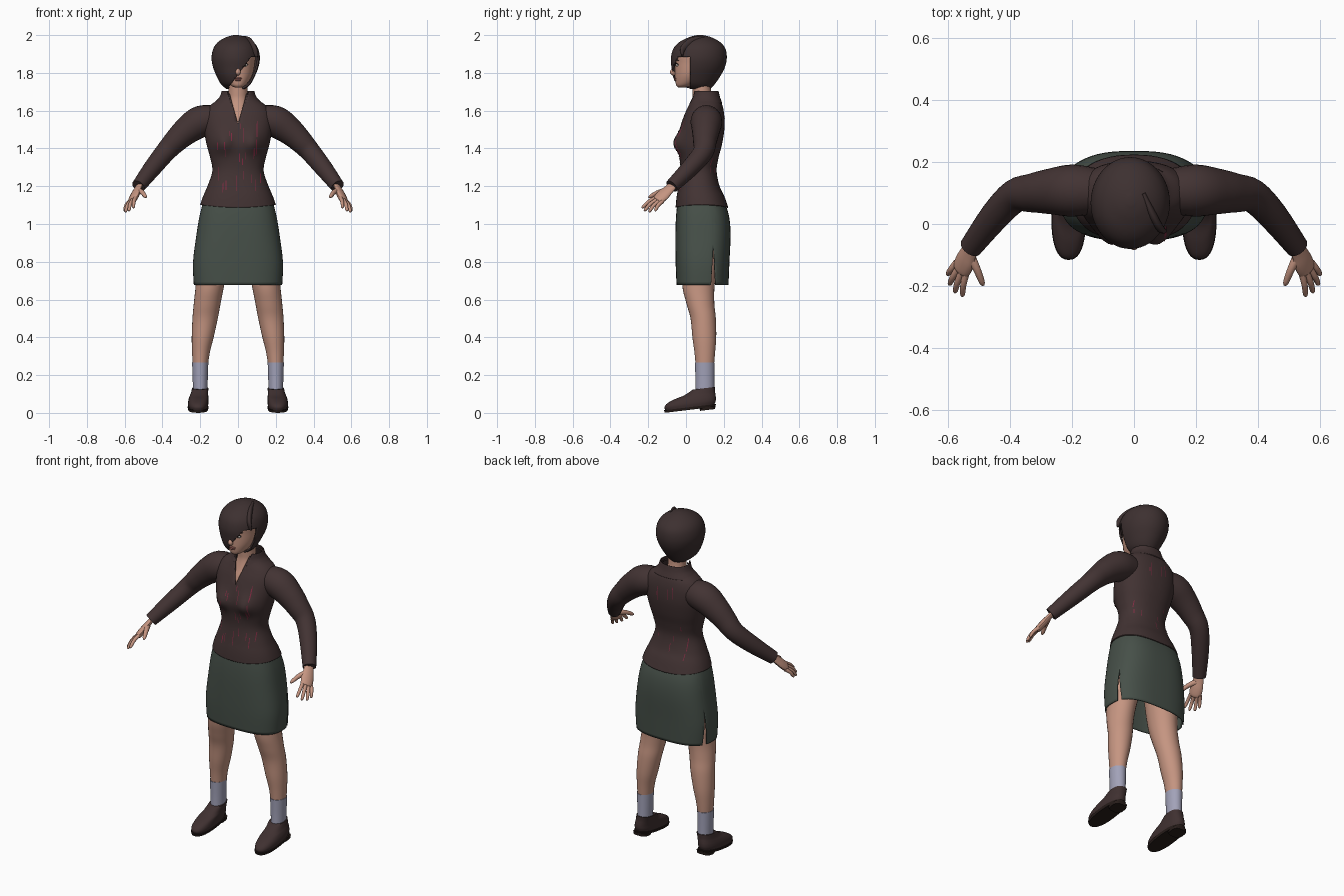
import bpy, bmesh, math, random
from mathutils import Vector, Matrix
from mathutils.bvhtree import BVHTree

cube = bpy.data.objects.get("Cube")
if cube:
    bpy.data.objects.remove(cube, do_unlink=True)
made = []


def material(name, *rgb):
    m = bpy.data.materials.new(name)
    m.use_nodes = True
    m.diffuse_color = (*rgb, 1)
    m.node_tree.nodes["Principled BSDF"].inputs["Base Color"].default_value = (*rgb, 1)
    return m


SKIN = material("skin", .56, .30, .22)
BLOUSE = material("dark brown cloth", .055, .033, .033)
STREAK = material("crimson", .22, .025, .055)
SKIRT = material("grey green cloth", .062, .08, .066)
SOCK = material("pale lilac", .36, .36, .48)
SHOE = material("shoe brown", .05, .03, .03)
HAIR = material("hair brown", .047, .03, .03)
LIP = material("lip", .35, .13, .11)
WHITE = material("eye white", .6, .57, .53)
DARK = material("near black", .02, .012, .01)


def add(name, bm, mat):
    bmesh.ops.recalc_face_normals(bm, faces=bm.faces)
    me = bpy.data.meshes.new(name)
    bm.to_mesh(me)
    bm.free()
    me.materials.append(mat)
    ob = bpy.data.objects.new(name, me)
    bpy.context.collection.objects.link(ob)
    made.append(ob)
    return ob


def dense(rows, n):
    """Smooth interpolation between rows of numbers."""
    rows = [Vector(r) for r in rows]
    ext = [rows[0]] + rows + [rows[-1]]
    out = []
    for a, b, c, d in zip(ext, ext[1:], ext[2:], ext[3:]):
        for i in range(n):
            t = i / n
            out.append(b + (c - a) * (t / 2) + (a * 2 - b * 5 + c * 4 - d) * (t * t / 2)
                       + (b * 3 - a - c * 3 + d) * (t ** 3 / 2))
    return out + [rows[-1]]


def skin_rings(name, rings, mat, caps=(True, True)):
    bm = bmesh.new()
    loops = [[bm.verts.new(p) for p in r] for r in rings]
    k = len(loops[0])
    for a, b in zip(loops, loops[1:]):
        for i in range(k):
            j = (i + 1) % k
            bm.faces.new((a[i], a[j], b[j], b[i]))
    for cap, loop in zip(caps, (loops[0], loops[-1])):
        if cap:
            bm.faces.new(loop)
    return add(name, bm, mat)


def loft(name, rows, mat, s=1, p=2.0, seg=40, n=5, caps=(True, True)):
    """Stack of level rings: height, centre x, half width, front y, back y."""
    rings = []
    for z, cx, rx, yf, yb in dense(rows, n):
        ring = []
        for i in range(seg):
            a = math.tau * i / seg
            c, d = math.cos(a), math.sin(a)
            x = math.copysign(abs(c) ** (2 / p), c) * rx
            y = math.copysign(abs(d) ** (2 / p), d) * (yb - yf) / 2
            ring.append((s * (cx + x), (yf + yb) / 2 + y, z))
        rings.append(ring)
    return skin_rings(name, rings, mat, caps)


def tube(name, rows, mat, s=1, ref=(0, 0, 1), flat=1.0, seg=14, n=4):
    """Round or flattened limb along a path of x, y, z, radius."""
    pts = dense(rows, n)
    rings = []
    for i, q in enumerate(pts):
        t = (pts[min(i + 1, len(pts) - 1)] - pts[max(i - 1, 0)]).to_3d().normalized()
        u = Vector(ref)
        u = (u - t * u.dot(t)).normalized()
        v = t.cross(u) * flat
        ring = []
        for k in range(seg):
            a = math.tau * k / seg
            w = q.to_3d() + (u * math.cos(a) + v * math.sin(a)) * q[3]
            ring.append((s * w.x, w.y, w.z))
        rings.append(ring)
    return skin_rings(name, rings, mat)


def ball(name, loc, size, mat):
    bm = bmesh.new()
    bmesh.ops.create_uvsphere(bm, u_segments=14, v_segments=8, radius=1,
                              matrix=Matrix.LocRotScale(Vector(loc), None, Vector(size)))
    return add(name, bm, mat)


def carve(ob, planes, rule, thick=0):
    """Cut along planes, drop faces whose centre meets the rule, add cloth thickness."""
    bm = bmesh.new()
    bm.from_mesh(ob.data)
    for co, no in planes:
        bmesh.ops.bisect_plane(bm, geom=bm.verts[:] + bm.edges[:] + bm.faces[:],
                               plane_co=co, plane_no=no)
    gone = [f for f in bm.faces if rule(*f.calc_center_median())]
    bmesh.ops.delete(bm, geom=gone, context="FACES")
    bm.to_mesh(ob.data)
    bm.free()
    if thick:
        mod = ob.modifiers.new("thickness", "SOLIDIFY")
        mod.thickness = thick
        mod.offset = -1


# Head, neck and upper chest
loft("head", [(1.722, 0, .014, -.04, -.01), (1.735, 0, .04, -.052, .04), (1.765, 0, .064, -.057, .1),
              (1.80, 0, .08, -.058, .14), (1.85, 0, .089, -.058, .175), (1.90, 0, .093, -.055, .185),
              (1.95, 0, .07, -.015, .15), (1.975, 0, .03, .03, .1)], SKIN)
loft("neck", [(1.48, 0, .09, -.02, .15), (1.56, 0, .085, -.003, .15), (1.61, 0, .07, .018, .15),
              (1.66, 0, .054, .033, .14), (1.70, 0, .05, .034, .132), (1.78, 0, .052, .03, .13)], SKIN)
tube("nose", [(0, -.055, 1.85, .007), (0, -.066, 1.82, .01), (0, -.071, 1.803, .014),
              (0, -.058, 1.792, .008)], SKIN, ref=(1, 0, 0))
ball("upper_lip", (0, -.056, 1.771), (.022, .008, .005), LIP)
ball("lower_lip", (0, -.055, 1.762), (.018, .009, .006), LIP)
for s, side in ((1, "left"), (-1, "right")):
    ball(side + "_eye", (s * .036, -.046, 1.842), (.015, .008, .008), WHITE)
    ball(side + "_iris", (s * .036, -.0525, 1.842), (.006, .003, .007), DARK)
    tube(side + "_eyelid", [(.02, -.054, 1.844, .002), (.036, -.054, 1.852, .003),
                            (.053, -.042, 1.845, .002)], DARK, s)
    tube(side + "_brow", [(.014, -.058, 1.862, .003), (.036, -.053, 1.87, .004),
                          (.058, -.038, 1.864, .002)], HAIR, s)

# Bobbed hair with a slanting fringe that covers one side of the face
hair = loft("hair", [(1.715, -.012, .05, 0, .13), (1.74, -.012, .078, -.047, .152),
                     (1.78, -.012, .1, -.069, .18), (1.83, -.012, .12, -.077, .206),
                     (1.88, -.012, .128, -.08, .216), (1.93, -.012, .118, -.066, .208),
                     (1.965, -.012, .092, -.032, .178), (1.99, -.01, .05, .02, .13),
                     (2.0, -.01, .012, .06, .09)], HAIR, seg=48, caps=(False, True))
carve(hair, [((-.045, 0, 1.73), (1.35, 0, -1)), ((0, .022, 0), (0, 1, 0)), ((0, 0, 1.885), (0, 0, 1))],
      lambda x, y, z: y < .022 and z < 1.885 and z < 1.73 + (x + .045) * 1.35, .01)
tube("hair_parting_lock", [(.03, .1, 1.985, .012), (.06, .03, 1.965, .022), (.085, -.015, 1.925, .02),
                           (.1, -.02, 1.885, .006)], HAIR, flat=.6)

# Fitted blouse with an open neck
blouse = loft("blouse", [(1.105, 0, .2, -.055, .224), (1.14, 0, .188, -.051, .208), (1.2, 0, .162, -.04, .178),
                         (1.28, 0, .136, -.03, .162), (1.35, 0, .147, -.034, .172),
                         (1.42, 0, .166, -.042, .19), (1.5, 0, .18, -.033, .203),
                         (1.57, 0, .18, -.012, .203), (1.62, 0, .155, .01, .195),
                         (1.655, 0, .112, .025, .182), (1.69, 0, .078, .038, .168)],
              BLOUSE, p=2.3, seg=56, caps=(False, False))
for v in blouse.data.vertices:
    if v.co.y < .06:
        for cx in (-.078, .078):
            v.co.y -= .034 * math.exp(-((v.co.x - cx) / .05) ** 2 - ((v.co.z - 1.43) / .055) ** 2)
    if v.co.z < 1.16:  # hem dips at the middle of front and back
        v.co.z -= .018 * math.cos(v.co.x * 7) * (1.16 - v.co.z) / .055
surface = BVHTree.FromPolygons([v.co for v in blouse.data.vertices],
                               [p.vertices for p in blouse.data.polygons])
collar = loft("collar", [(1.64, 0, .128, .018, .192), (1.672, 0, .098, .028, .18),
                         (1.705, 0, .086, .03, .172)], BLOUSE, p=2.2, caps=(False, False))
for ob, k in ((blouse, .28), (collar, .34)):
    carve(ob, [((0, 0, 1.53), (1, 0, s * k)) for s in (1, -1)],
          lambda x, y, z: y < .08 and abs(x) < k * (z - 1.53), .006)

# Thin crimson streaks lying on the cloth
random.seed(4)
bm = bmesh.new()
for i in range(36):
    d = -1 if i < 24 else 1
    x, z = random.uniform(-.12, .12), random.uniform(1.14, 1.54)
    length, last = random.uniform(.025, .085), None
    for j in range(5):
        row = []
        for w in (-.0018, .0018):
            hit = surface.ray_cast(Vector((x + w, d, z + length * j / 4)), Vector((0, -d, 0)))[0]
            if hit:
                row.append(bm.verts.new(hit + Vector((0, d * .002, 0))))
        if last and len(row) == 2:
            bm.faces.new((last[0], last[1], row[1], row[0]))
        last = row if len(row) == 2 else None
add("blouse_streaks", bm, STREAK)

# Skirt with a slit on each side
skirt = loft("skirt", [(.678, 0, .234, -.05, .225), (.8, 0, .238, -.055, .23), (.95, 0, .219, -.056, .236),
                       (1.05, 0, .202, -.052, .226), (1.13, 0, .18, -.043, .198)],
             SKIRT, p=2.7, seg=56, caps=(False, True))
carve(skirt, [((0, .145, .88), (0, 1, s * .06)) for s in (1, -1)],
      lambda x, y, z: abs(x) > .1 and abs(y - .145) < .06 * (.88 - z), .006)

PALM_ACROSS = (-.027, .035, -.015)
FINGERS = {"index": ((-.541, -.155, 1.142), (-.555, -.234, 1.086)),
           "middle": ((-.556, -.153, 1.13), (-.579, -.222, 1.07)),
           "ring": ((-.567, -.142, 1.122), (-.597, -.197, 1.064)),
           "little": ((-.573, -.124, 1.12), (-.603, -.165, 1.07))}

for s, side in ((-1, "left"), (1, "right")):
    # Sleeves and hands
    tube(side + "_sleeve", [(-.1, .105, 1.555, .07), (-.195, .108, 1.543, .084), (-.27, .105, 1.495, .074),
                            (-.33, .1, 1.44, .063), (-.385, .09, 1.38, .054), (-.45, .025, 1.3, .048),
                            (-.527, -.075, 1.2, .037)], BLOUSE, s, seg=24)
    tube(side + "_palm", [(-.515, -.06, 1.215, .026), (-.533, -.092, 1.182, .031), (-.545, -.12, 1.155, .037),
                          (-.558, -.148, 1.128, .034), (-.562, -.156, 1.122, .02)],
         SKIN, s, ref=PALM_ACROSS, flat=.5)
    for finger, (base, tip) in FINGERS.items():
        a, b = Vector(base), Vector(tip)
        mid = a.lerp(b, .5) + Vector((-.003, -.002, .005))
        tube(f"{side}_{finger}_finger", [(*a, .011), (*mid, .01), (*a.lerp(b, .9), .008), (*b, .003)],
             SKIN, s, ref=PALM_ACROSS, seg=10)
    tube(side + "_thumb", [(-.53, -.1, 1.178, .017), (-.508, -.145, 1.168, .013),
                           (-.492, -.185, 1.148, .01), (-.487, -.198, 1.14, .004)], SKIN, s, seg=10)

    # Legs, socks and shoes
    loft(side + "_leg", [(1.0, .1, .09, -.01, .18), (.85, .125, .09, -.02, .175), (.68, .148, .076, -.02, .152),
                         (.58, .163, .071, .002, .15), (.5, .174, .067, .024, .158),
                         (.4, .187, .058, .034, .16), (.32, .196, .047, .045, .154),
                         (.24, .2, .039, .052, .147)], SKIN, -s, seg=28)
    loft(side + "_sock", [(.268, .2, .043, .047, .151), (.18, .2, .04, .05, .15),
                          (.1, .2, .038, .05, .15)], SOCK, -s, seg=28)
    shoe = [loft(side + "_shoe", [(.012, .211, .05, -.108, .15), (.03, .211, .054, -.114, .157),
                                  (.048, .21, .053, -.1, .158), (.065, .207, .05, -.062, .156),
                                  (.08, .204, .046, -.01, .154), (.105, .2, .043, .036, .154)],
                 SHOE, -s, p=2.4),
            loft(side + "_sole", [(0, .211, .052, -.112, .154), (.014, .211, .056, -.116, .16)],
                 DARK, -s, p=2.4, n=1),
            loft(side + "_heel", [(-.012, .211, .043, .075, .154), (.004, .211, .046, .07, .156)],
                 DARK, -s, p=3, n=1)]
    for ob in shoe:
        for v in ob.data.vertices:
            v.co.z += .12 * (v.co.y + .116)

# Smooth shading with crisp borders
bpy.ops.object.select_all(action="DESELECT")
for ob in made:
    ob.select_set(True)
bpy.context.view_layer.objects.active = made[0]
bpy.ops.object.shade_smooth_by_angle(angle=math.radians(45))
